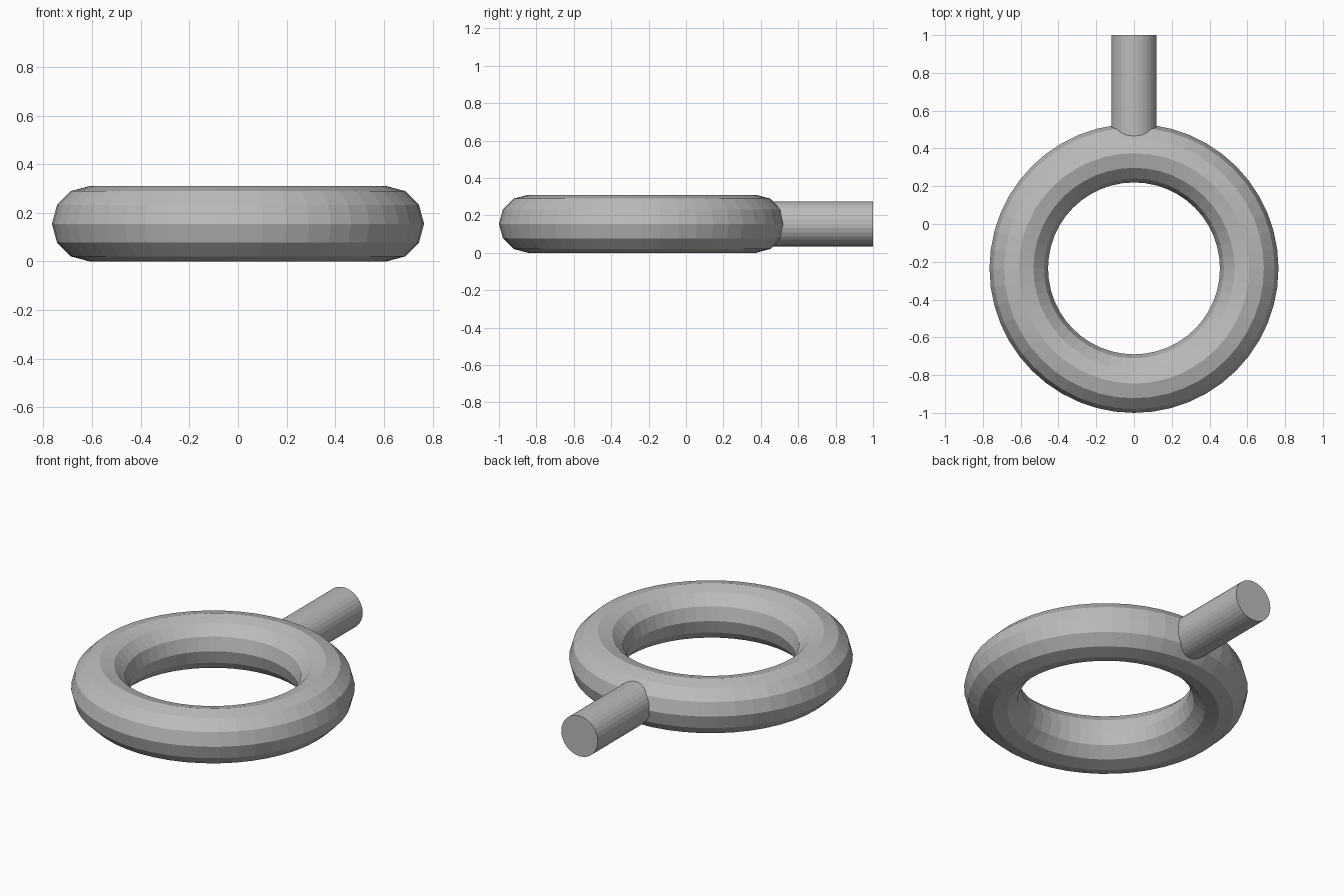
import bpy
import math

if "Cube" in bpy.data.objects:
    bpy.data.objects.remove(bpy.data.objects["Cube"])

grey = bpy.data.materials.new("plain grey")
grey.diffuse_color = (0.5, 0.5, 0.5, 1)
grey.use_nodes = True
grey.node_tree.nodes["Principled BSDF"].inputs["Base Color"].default_value = grey.diffuse_color

MID_Z = 0.155      # height of the ring's centre plane
RING_Y = -0.235    # ring centre
MAJOR = 0.61
MINOR = 0.155

# Flat-shaded ring
bpy.ops.mesh.primitive_torus_add(
    major_segments=48, minor_segments=12, major_radius=MAJOR,
    minor_radius=MINOR, location=(0, RING_Y, MID_Z))
ring = bpy.context.object
ring.name = "ring"

# Round stem, rooted inside the ring's tube and pointing back
start, end = RING_Y + MAJOR, 1.0
bpy.ops.mesh.primitive_cylinder_add(
    vertices=32, radius=0.12, depth=end - start,
    location=(0, (start + end) / 2, MID_Z), rotation=(math.pi / 2, 0, 0))
stem = bpy.context.object
stem.name = "stem"

for part in (ring, stem):
    part.data.materials.append(grey)
    for face in part.data.polygons:
        face.use_smooth = False
